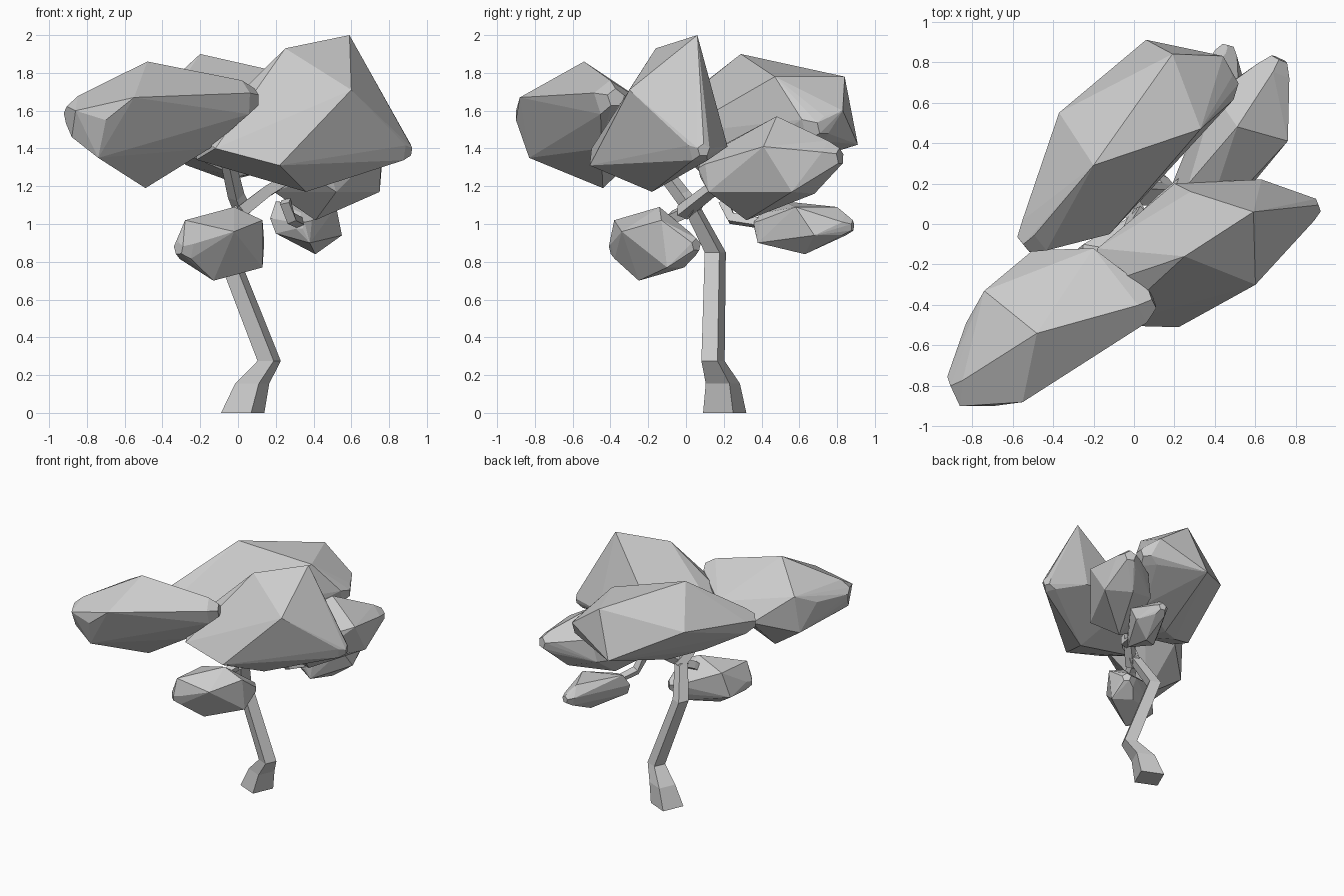
import bpy, bmesh, math
from mathutils import Vector


def ring(center, normal, radius, sides=5, turn=0.3):
    """Points of a regular polygon facing along normal."""
    rot = Vector(normal).to_track_quat('Z', 'Y')
    return [Vector(center) + rot @ Vector((radius * math.cos(turn + math.tau * i / sides),
                                           radius * math.sin(turn + math.tau * i / sides), 0))
            for i in range(sides)]


def finish(name, bm):
    bmesh.ops.recalc_face_normals(bm, faces=bm.faces[:])
    mesh = bpy.data.meshes.new(name)
    bm.to_mesh(mesh)
    bm.free()
    bpy.context.collection.objects.link(bpy.data.objects.new(name, mesh))


def leaf_clump(name, tip_a, tip_b, tip_r, corners):
    """Faceted clump: blunt tips at both ends of an axis, hulled with the wide corners."""
    a, b = Vector(tip_a), Vector(tip_b)
    axis = (b - a).normalized()
    pts = [Vector(c) for c in corners]
    for tip, way in ((a, axis), (b, -axis)):
        pts += ring(tip + way * tip_r * 0.3, axis, tip_r * 0.5)
        pts += ring(tip + way * tip_r, axis, tip_r)
    bm = bmesh.new()
    for p in pts:
        bm.verts.new(p)
    out = bmesh.ops.convex_hull(bm, input=bm.verts[:])
    junk = {v for v in out['geom_interior'] + out['geom_unused']
            if isinstance(v, bmesh.types.BMVert)}
    bmesh.ops.delete(bm, geom=list(junk), context='VERTS')
    bmesh.ops.dissolve_limit(bm, angle_limit=math.radians(4),
                             verts=bm.verts[:], edges=bm.edges[:])
    finish(name, bm)


def limb(name, path, radii, upright=False):
    """Square tapering limb along a path; upright keeps its sections level."""
    bm = bmesh.new()
    pts = [Vector(p) for p in path]
    rings = []
    for i, (p, r) in enumerate(zip(pts, radii)):
        way = pts[min(i + 1, len(pts) - 1)] - pts[max(i - 1, 0)]
        if upright:
            way = Vector((0, 0, 1))
        rings.append([bm.verts.new(q) for q in ring(p, way, r, 4, -1.2)])
    for lo, hi in zip(rings, rings[1:]):
        for k in range(4):
            n = (k + 1) % 4
            bm.faces.new((lo[k], lo[n], hi[n], hi[k]))
    bm.faces.new(rings[0])
    bm.faces.new(rings[-1])
    finish(name, bm)


# Crooked trunk and branches
limb("trunk", [(0.025, 0.205, 0), (0.075, 0.195, 0.155), (0.165, 0.143, 0.275),
               (-0.06, 0.155, 0.85), (0.02, 0.03, 1.09)],
     [0.123, 0.097, 0.066, 0.06, 0.05], upright=True)
limb("branch_left", [(0.03, 0.05, 1.06), (-0.01, -0.02, 1.15), (-0.05, -0.15, 1.32)],
     [0.05, 0.045, 0.04])
limb("branch_right", [(0.01, -0.02, 1.06), (0.15, 0.12, 1.17), (0.3, 0.25, 1.26)],
     [0.045, 0.04, 0.035])
limb("branch_back", [(0.25, 0.2, 1.12), (0.28, 0.24, 1.03), (0.34, 0.42, 1.0)],
     [0.035, 0.035, 0.03])
limb("branch_front", [(0.02, 0.03, 1.08), (-0.02, -0.06, 1.04), (-0.06, -0.14, 0.97)],
     [0.04, 0.04, 0.035])

# Upper leaf clumps
leaf_clump("clump_front_left", (-0.93, -0.81, 1.57), (0.12, -0.36, 1.67), 0.10, [
    (-0.48, -0.54, 1.86), (-0.49, -0.44, 1.19), (-0.55, -0.88, 1.67),
    (-0.74, -0.83, 1.35), (-0.74, -0.33, 1.68), (-0.76, -0.37, 1.38),
    (-0.15, -0.45, 1.40), (-0.20, -0.12, 1.58), (-0.50, -0.13, 1.48),
    (-0.83, -0.49, 1.60), (-0.70, -0.90, 1.55), (-0.86, -0.90, 1.60),
    (-0.88, -0.82, 1.46)])
leaf_clump("clump_back_left", (-0.57, -0.12, 1.53), (0.51, 0.75, 1.52), 0.10, [
    (-0.20, 0.29, 1.90), (0.19, 0.84, 1.78), (0.06, 0.91, 1.42),
    (0.33, 0.47, 1.78), (-0.37, 0.55, 1.63), (-0.05, 0.30, 1.23),
    (-0.27, 0.15, 1.31), (0.00, 0.10, 1.25), (0.24, 0.42, 1.30),
    (-0.12, -0.05, 1.48), (0.44, 0.83, 1.60)])
leaf_clump("clump_front_right", (-0.22, -0.32, 1.45), (0.93, 0.10, 1.39), 0.07, [
    (0.59, 0.06, 2.00), (0.25, -0.16, 1.93), (0.60, -0.30, 1.71),
    (0.22, -0.51, 1.31), (0.36, -0.18, 1.17), (0.28, 0.16, 1.62),
    (0.63, 0.22, 1.41), (-0.18, -0.12, 1.48), (-0.12, -0.50, 1.40),
    (-0.22, -0.28, 1.34), (0.20, 0.20, 1.42)])
leaf_clump("clump_back_right", (0.36, 0.06, 1.28), (0.73, 0.84, 1.36), 0.09, [
    (0.51, 0.48, 1.57), (0.41, 0.32, 1.02), (0.76, 0.41, 1.41),
    (0.75, 0.56, 1.17), (0.19, 0.20, 1.17), (0.36, 0.62, 1.22),
    (0.52, 0.12, 1.17), (0.27, 0.20, 1.42), (0.40, 0.64, 1.40),
    (0.58, 0.68, 1.16)])

# Low leaf clumps
leaf_clump("low_clump_front", (-0.33, -0.40, 0.87), (0.13, 0.07, 0.89), 0.07, [
    (-0.02, -0.14, 1.09), (-0.28, -0.38, 1.02), (-0.02, -0.34, 0.96),
    (-0.13, -0.25, 0.70), (0.13, -0.10, 0.77), (0.13, -0.13, 1.02),
    (-0.30, -0.14, 0.82), (-0.25, -0.10, 1.02), (0.00, -0.01, 0.77)])
leaf_clump("low_clump_back", (0.32, 0.35, 1.00), (0.47, 0.90, 0.99), 0.06, [
    (0.41, 0.63, 0.84), (0.55, 0.68, 0.94), (0.20, 0.46, 0.95),
    (0.52, 0.58, 1.09), (0.20, 0.52, 1.12), (0.38, 0.38, 0.90),
    (0.17, 0.47, 1.03), (0.42, 0.80, 1.09)])
